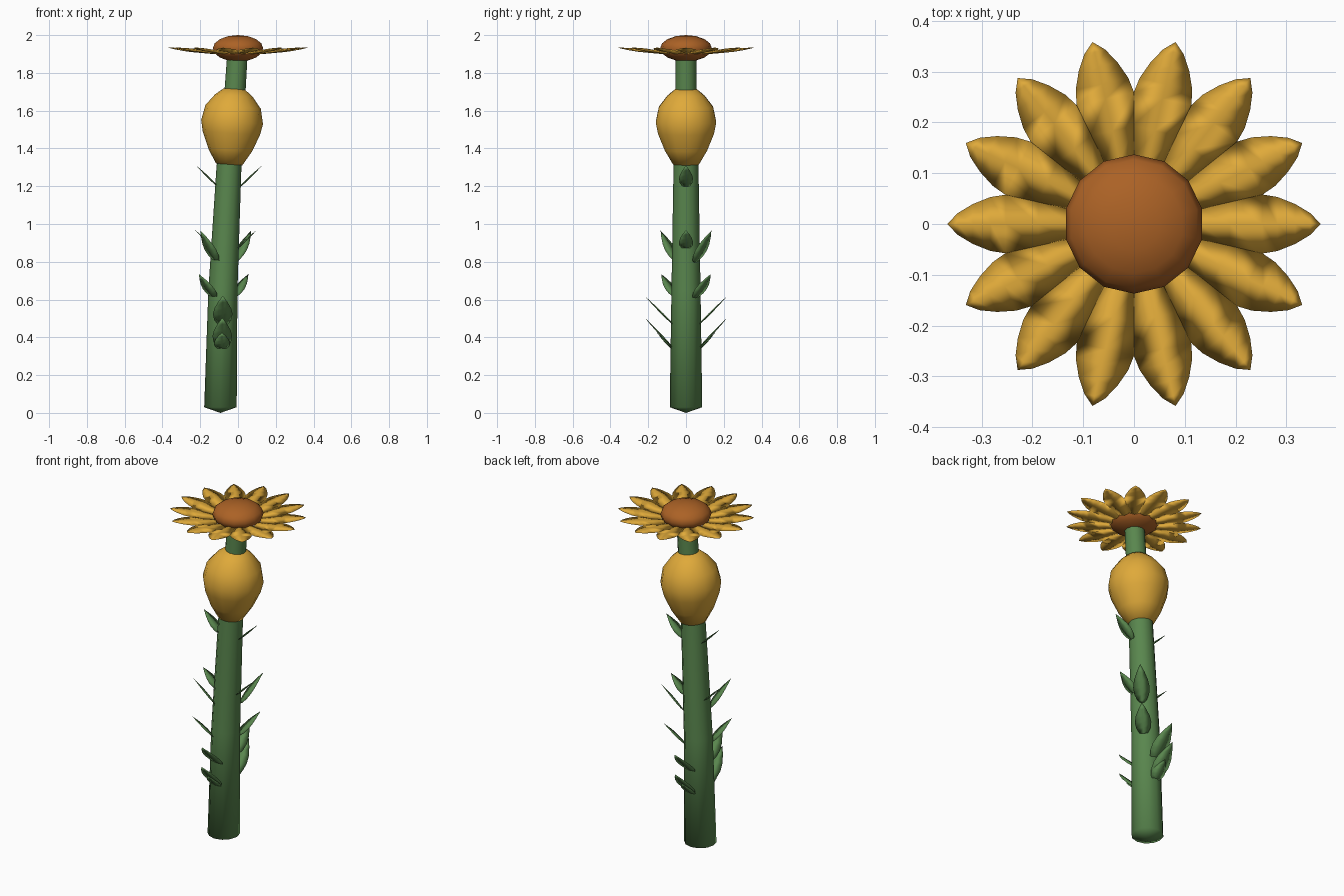
import bpy, bmesh
from math import pi, sin, cos, atan2, hypot, radians
from mathutils import Matrix, Vector

cube = bpy.data.objects.get("Cube")
if cube:
    bpy.data.objects.remove(cube, do_unlink=True)


def material(name, rgb):
    mat = bpy.data.materials.new(name)
    mat.use_nodes = True
    mat.diffuse_color = (*rgb, 1)
    mat.node_tree.nodes["Principled BSDF"].inputs["Base Color"].default_value = (*rgb, 1)
    return mat


GREEN = material("leaf green", (0.10, 0.24, 0.076))
YELLOW = material("petal yellow", (0.74, 0.40, 0.042))
BROWN = material("seed brown", (0.41, 0.122, 0.019))


def finish(name, bm, mat):
    """Clean up the mesh and make a smooth shaded object."""
    bmesh.ops.remove_doubles(bm, verts=bm.verts, dist=0.0005)
    bmesh.ops.recalc_face_normals(bm, faces=bm.faces)
    for face in bm.faces:
        face.smooth = True
    mesh = bpy.data.meshes.new(name)
    bm.to_mesh(mesh)
    bm.free()
    mesh.materials.append(mat)
    obj = bpy.data.objects.new(name, mesh)
    bpy.context.collection.objects.link(obj)
    return obj


def skin(bm, rings):
    """Join successive closed rings of points with quads."""
    loops = [[bm.verts.new(p) for p in ring] for ring in rings]
    for a, b in zip(loops, loops[1:]):
        for i in range(len(a)):
            j = (i + 1) % len(a)
            bm.faces.new((a[i], a[j], b[j], b[i]))


def lathe(name, profile, sides, mat, start=0.0):
    """Round part from (centre x, z, radius) rows."""
    angles = [start + 2 * pi * i / sides for i in range(sides)]
    bm = bmesh.new()
    skin(bm, [[(x + r * cos(a), r * sin(a), z) for a in angles] for x, z, r in profile])
    return finish(name, bm, mat)


def blade(bm, outline, thick, matrix):
    """Thin lens-shaped petal or leaf along local x from (along, half width) rows."""
    widest = max(w for _, w in outline)
    rings = []
    for x, w in outline:
        t = thick * w / widest
        rings.append([matrix @ Vector(p) for p in
                      ((x, w, 0), (x, 0, t), (x, -w, 0), (x, 0, -t))])
    skin(bm, rings)


# Leaning, tapering stem with a shallow pointed foot
STEM = [(-0.093, 0, 0), (-0.093, 0.03, 0.086), (-0.080, 0.65, 0.077),
        (-0.048, 1.3, 0.066), (-0.016, 1.7, 0.056), (-0.003, 1.9, 0.054)]
lathe("stem", STEM, 12, GREEN)


def stem_x(z):
    for (x0, z0, _), (x1, z1, _) in zip(STEM, STEM[1:]):
        if z <= z1:
            return x0 + (x1 - x0) * (z - z0) / (z1 - z0)
    return STEM[-1][0]


# Swollen bulb below the flower, tipped with the stem
bulb = lathe("bulb", [(0, -0.215, 0), (0, -0.215, 0.07), (0, -0.14, 0.115), (0, -0.05, 0.152),
                      (0, 0.01, 0.164), (0, 0.09, 0.147), (0, 0.15, 0.10),
                      (0, 0.185, 0.057), (0, 0.185, 0)], 14, YELLOW)
bulb.location = (-0.032, 0, 1.53)
bulb.rotation_euler = (0, radians(4), 0)

# Flattened seed head
steps = 8
lathe("seed_head", [(0, 1.93 - 0.07 * cos(pi * i / steps), 0.137 * sin(pi * i / steps))
                    for i in range(steps + 1)], 14, BROWN, pi / 2)

# Ring of petals tilted slightly upward
PETAL = [(0.10, 0), (0.13, 0.030), (0.19, 0.045), (0.255, 0.058), (0.285, 0.053),
         (0.32, 0.039), (0.35, 0.021), (0.37, 0)]
bm = bmesh.new()
for i in range(14):
    blade(bm, PETAL, 0.008, Matrix.Translation((0, 0, 1.888))
          @ Matrix.Rotation(2 * pi * i / 14, 4, 'Z') @ Matrix.Rotation(radians(-7), 4, 'Y'))
finish("petals", bm, YELLOW)

# Leaf pairs: direction, tip radius, tip height, root radius, root height, half width
LEAF = [(0, 0), (0.1, 0.55), (0.25, 0.9), (0.42, 1), (0.6, 0.85), (0.8, 0.48), (1, 0)]
PAIRS = [(0, 0.175, 1.31, 0.05, 1.19, 0.037),
         (0, 0.163, 0.968, 0.05, 0.86, 0.037),
         (45, 0.19, 0.965, 0.06, 0.79, 0.044),
         (45, 0.185, 0.735, 0.06, 0.60, 0.044),
         (90, 0.22, 0.62, 0.055, 0.455, 0.052),
         (90, 0.22, 0.505, 0.06, 0.335, 0.052),
         (90, 0.155, 0.425, 0.065, 0.33, 0.042)]
bm = bmesh.new()
for turn, r1, z1, r0, z0, width in PAIRS:
    length, rise = hypot(r1 - r0, z1 - z0), atan2(z1 - z0, r1 - r0)
    outline = [(t * length, w * width) for t, w in LEAF]
    for side in (0, pi):
        blade(bm, outline, 0.005, Matrix.Translation((stem_x(z1), 0, z0))
              @ Matrix.Rotation(radians(turn) + side, 4, 'Z')
              @ Matrix.Translation((r0, 0, 0)) @ Matrix.Rotation(-rise, 4, 'Y'))
finish("leaves", bm, GREEN)
